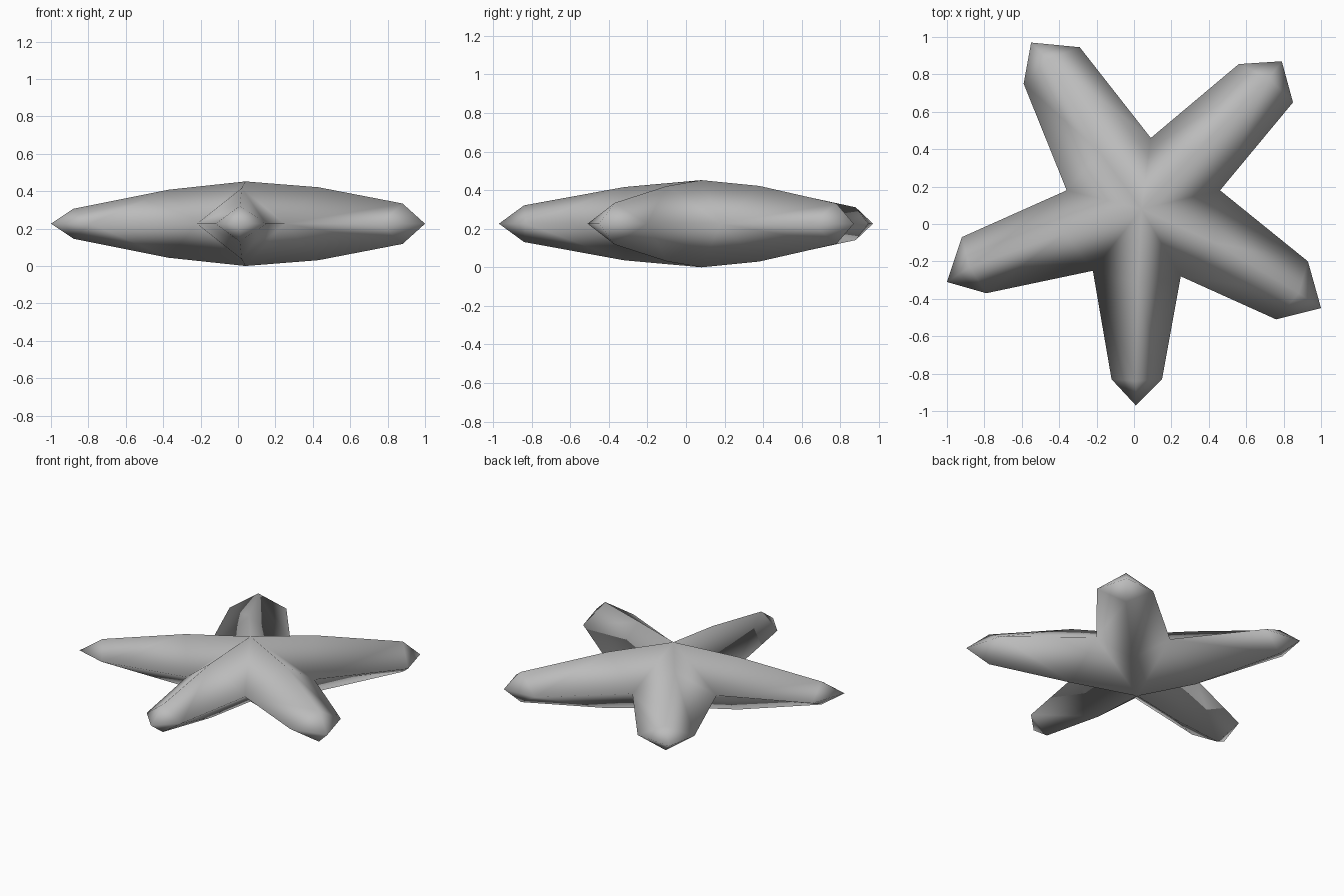
import bpy, bmesh

if "Cube" in bpy.data.objects:
    bpy.data.objects.remove(bpy.data.objects["Cube"])

MID = 0.226                      # height of the plane of symmetry
HUB = (0.04, 0.08, 0.226)        # centre x, y and half height

# Each arm, counter-clockwise: valley before it, right shoulder, tip, left shoulder,
# then end-of-ridge and middle-of-ridge points with half heights
ARMS = [
    ((-0.22, -0.25), (-0.12, -0.83), (0.01, -0.97), (0.15, -0.83), (0.01, -0.84, 0.095), (0.02, -0.32, 0.19)),
    ((0.25, -0.28), (0.76, -0.51), (1.00, -0.45), (0.93, -0.20), (0.88, -0.37, 0.108), (0.43, -0.10, 0.195)),
    ((0.46, 0.18), (0.85, 0.65), (0.79, 0.87), (0.56, 0.855), (0.72, 0.78, 0.105), (0.33, 0.38, 0.196)),
    ((0.09, 0.46), (-0.29, 0.945), (-0.55, 0.97), (-0.59, 0.75), (-0.46, 0.88, 0.085), (-0.18, 0.38, 0.193)),
    ((-0.36, 0.18), (-0.92, -0.07), (-1.00, -0.31), (-0.79, -0.37), (-0.88, -0.23, 0.08), (-0.37, -0.05, 0.182)),
]

bm = bmesh.new()


def rim(p):
    return bm.verts.new((p[0], p[1], MID))


# Shared outline in the middle plane
outline = [[rim(p) for p in arm[:4]] for arm in ARMS]

# Upper and lower shells
for side in (1, -1):
    def ridge(p):
        return bm.verts.new((p[0], p[1], MID + side * p[2]))

    hub = ridge(HUB)
    for i, arm in enumerate(ARMS):
        v0, right, tip, left = outline[i]
        v1 = outline[(i + 1) % len(ARMS)][0]
        end, mid = ridge(arm[4]), ridge(arm[5])
        for f in ((v0, right, end, mid), (right, tip, end), (tip, left, end),
                  (left, v1, mid, end), (v0, mid, hub), (v1, hub, mid)):
            bm.faces.new(f)

bmesh.ops.recalc_face_normals(bm, faces=bm.faces)
for f in bm.faces:
    f.smooth = True

mesh = bpy.data.meshes.new("starfish_body")
bm.to_mesh(mesh)
bm.free()

grey = bpy.data.materials.new("light grey")
grey.diffuse_color = (0.5, 0.5, 0.5, 1)
grey.use_nodes = True
grey.node_tree.nodes["Principled BSDF"].inputs["Base Color"].default_value = grey.diffuse_color
mesh.materials.append(grey)
bpy.context.collection.objects.link(bpy.data.objects.new("starfish_body", mesh))
